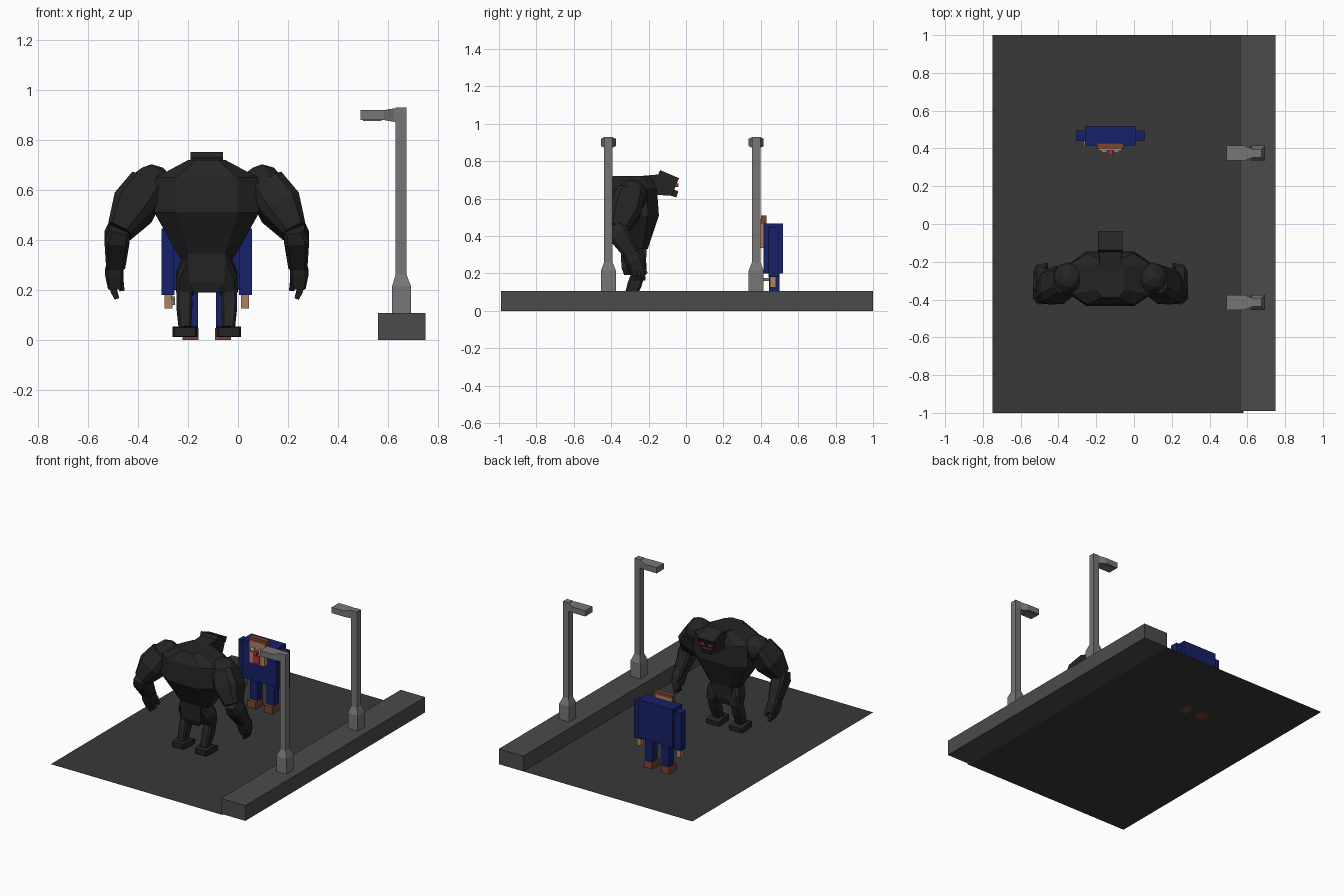
import bpy, bmesh
from mathutils import Vector, Matrix


def material(name, rgb):
    m = bpy.data.materials.new(name)
    m.diffuse_color = (*rgb, 1)
    return m


ASPHALT = material("asphalt", (0.04, 0.04, 0.04))
KERB = material("kerb", (0.07, 0.07, 0.07))
METAL = material("metal", (0.18, 0.18, 0.18))
FUR = material("fur", (0.018, 0.018, 0.018))
BLUE = material("blue_cloth", (0.008, 0.015, 0.14))
SKIN = material("skin", (0.45, 0.22, 0.12))
BROWN = material("brown", (0.2, 0.06, 0.03))
RED = material("red", (0.45, 0.03, 0.05))
WHITE = material("white", (0.8, 0.8, 0.8))


def finish(name, bm, mat):
    bmesh.ops.recalc_face_normals(bm, faces=bm.faces)
    me = bpy.data.meshes.new(name)
    bm.to_mesh(me)
    bm.free()
    me.materials.append(mat)
    ob = bpy.data.objects.new(name, me)
    bpy.context.collection.objects.link(ob)
    return ob


def box(name, x, y, z, mat, tilt=0):
    """Box from (min, max) pairs, optionally tilted about x."""
    bm = bmesh.new()
    c = Vector((sum(x) / 2, sum(y) / 2, sum(z) / 2))
    m = (Matrix.Translation(c) @ Matrix.Rotation(tilt, 4, 'X')
         @ Matrix.Diagonal((x[1] - x[0], y[1] - y[0], z[1] - z[0], 1)))
    bmesh.ops.create_cube(bm, size=1, matrix=m)
    return finish(name, bm, mat)


def loft(name, rings, mat, chamfer=0, level=False):
    """Skin of rectangular (or chamfered) rings: (centre, half width, half depth)."""
    bm = bmesh.new()
    pts = [Vector(r[0]) for r in rings]
    loops = []
    for i, (_, a, b) in enumerate(rings):
        d = pts[min(i + 1, len(pts) - 1)] - pts[max(i - 1, 0)]
        d = Vector((0, 0, 1)) if level else d.normalized()
        ref = Vector((0, 1, 0)) if abs(d.x) > 0.9 else Vector((1, 0, 0))
        u = (ref - d * ref.dot(d)).normalized()
        v = d.cross(u)
        k = 1 - chamfer
        if chamfer:
            shape = [(1, -k), (1, k), (k, 1), (-k, 1), (-1, k), (-1, -k), (-k, -1), (k, -1)]
        else:
            shape = [(1, -1), (1, 1), (-1, 1), (-1, -1)]
        loops.append([bm.verts.new(pts[i] + u * a * p + v * b * q) for p, q in shape])
    n = len(loops[0])
    for lo, hi in zip(loops, loops[1:]):
        for j in range(n):
            bm.faces.new((lo[j], lo[(j + 1) % n], hi[(j + 1) % n], hi[j]))
    bm.faces.new(loops[0])
    bm.faces.new(loops[-1])
    return finish(name, bm, mat)


# Street and pavement
bm = bmesh.new()
bmesh.ops.create_grid(bm, x_segments=1, y_segments=1, size=1,
                      matrix=Matrix.Translation((-0.085, 0, 0)) @ Matrix.Diagonal((0.665, 1, 1, 1)))
finish("road", bm, ASPHALT)
box("pavement", (0.56, 0.75), (-0.99, 1), (0, 0.107), KERB)

# Street lamps
for i, y in enumerate((-0.415, 0.375)):
    loft(f"lamp_post_{i}", [((0.655, y, 0.105), 0.038, 0.04), ((0.655, y, 0.215), 0.038, 0.04),
                            ((0.653, y, 0.26), 0.0225, 0.0225), ((0.653, y, 0.93), 0.0225, 0.0225)],
         METAL, level=True)
    loft(f"lamp_arm_{i}", [((0.64, y, 0.90), 0.023, 0.027), ((0.625, y, 0.90), 0.023, 0.027),
                           ((0.585, y, 0.90), 0.04, 0.02), ((0.49, y, 0.90), 0.04, 0.02)], METAL)
    box(f"lamp_glass_{i}", (0.50, 0.575), (y - 0.03, y + 0.03), (0.876, 0.882), METAL)

CX = -0.125

# Ape torso, pelvis and neck
loft("ape_torso", [((CX, -0.27, 0.33), 0.11, 0.065), ((CX, -0.29, 0.51), 0.21, 0.145),
                   ((CX, -0.29, 0.65), 0.205, 0.135), ((CX, -0.29, 0.72), 0.075, 0.10)],
     FUR, chamfer=0.4, level=True)
loft("ape_pelvis", [((CX, -0.28, 0.19), 0.05, 0.05), ((CX, -0.28, 0.23), 0.075, 0.065),
                    ((CX, -0.28, 0.345), 0.08, 0.07)], FUR, level=True)
loft("ape_neck", [((CX, -0.25, 0.66), 0.06, 0.06), ((CX, -0.13, 0.68), 0.055, 0.05)], FUR)

# Ape head with brow and eyes
loft("ape_head", [((CX, -0.175, 0.665), 0.06, 0.045), ((CX, -0.13, 0.68), 0.065, 0.062),
                  ((CX, -0.06, 0.655), 0.06, 0.042)], FUR)
box("ape_brow", (CX - 0.065, CX + 0.065), (-0.15, -0.04), (0.695, 0.732), FUR, tilt=-0.4)
box("ape_muzzle", (CX - 0.04, CX + 0.04), (-0.11, -0.045), (0.615, 0.65), FUR, tilt=-0.3)

# Ape limbs, one set per side
for side, s in (("left", -1), ("right", 1)):
    def P(dx, y, z):
        return (CX + s * dx, y, z)

    box(f"ape_eye_{side}", sorted((CX + s * 0.015, CX + s * 0.045)), (-0.065, -0.041), (0.662, 0.68), RED)
    bm = bmesh.new()
    bmesh.ops.create_icosphere(bm, subdivisions=2, radius=0.088,
                               matrix=Matrix.Translation(P(0.222, -0.29, 0.615)))
    finish(f"ape_shoulder_{side}", bm, FUR)
    loft(f"ape_upper_arm_{side}", [(P(0.235, -0.30, 0.62), 0.075, 0.075),
                                   (P(0.295, -0.33, 0.53), 0.085, 0.088),
                                   (P(0.35, -0.37, 0.435), 0.05, 0.055)], FUR, chamfer=0.35)
    loft(f"ape_forearm_{side}", [(P(0.35, -0.385, 0.45), 0.042, 0.045),
                                 (P(0.36, -0.36, 0.41), 0.05, 0.058),
                                 (P(0.365, -0.29, 0.30), 0.038, 0.04)], FUR, chamfer=0.3)
    loft(f"ape_hand_{side}", [(P(0.365, -0.30, 0.315), 0.03, 0.035),
                              (P(0.37, -0.275, 0.27), 0.037, 0.045),
                              (P(0.368, -0.255, 0.215), 0.028, 0.042)], FUR, chamfer=0.3)
    for k, y in enumerate((-0.285, -0.262, -0.239)):
        loft(f"ape_finger_{k}_{side}", [(P(0.375, y, 0.23), 0.014, 0.011),
                                        (P(0.372, y + 0.01, 0.195), 0.013, 0.01),
                                        (P(0.36, y + 0.015, 0.165), 0.009, 0.008)], FUR)
    loft(f"ape_thumb_{side}", [(P(0.35, -0.245, 0.26), 0.014, 0.014),
                               (P(0.34, -0.215, 0.20), 0.01, 0.01)], FUR)
    loft(f"ape_thigh_{side}", [(P(0.045, -0.29, 0.32), 0.05, 0.055),
                               (P(0.075, -0.265, 0.25), 0.05, 0.052),
                               (P(0.09, -0.25, 0.19), 0.035, 0.038)], FUR, chamfer=0.3)
    loft(f"ape_shin_{side}", [(P(0.09, -0.25, 0.215), 0.03, 0.035),
                              (P(0.09, -0.275, 0.14), 0.032, 0.038),
                              (P(0.087, -0.31, 0.045), 0.025, 0.028)], FUR, chamfer=0.3)
    loft(f"ape_foot_{side}", [(P(0.088, -0.365, 0.031), 0.042, 0.018),
                              (P(0.088, -0.30, 0.033), 0.05, 0.021),
                              (P(0.088, -0.24, 0.028), 0.05, 0.015)], FUR)

    # Small figure limbs
    def X(c, h):
        return (CX + s * c - h, CX + s * c + h)

    box(f"figure_sleeve_{side}", X(0.155, 0.026), (0.44, 0.495), (0.18, 0.445), BLUE)
    box(f"figure_hand_{side}", X(0.153, 0.016), (0.45, 0.48), (0.125, 0.18), SKIN)
    box(f"figure_leg_{side}", X(0.065, 0.029), (0.445, 0.50), (0.045, 0.205), BLUE)
    box(f"figure_shoe_{side}", X(0.065, 0.032), (0.42, 0.505), (0, 0.048), BROWN)
    box(f"figure_eye_{side}", X(0.032, 0.014), (0.381, 0.392), (0.425, 0.447), WHITE)
    box(f"figure_cheek_{side}", X(0.043, 0.017), (0.385, 0.392), (0.335, 0.415), SKIN)

# Small figure coat and head
box("figure_coat", (CX - 0.134, CX + 0.134), (0.415, 0.518), (0.2, 0.467), BLUE)
box("figure_face", (CX - 0.062, CX + 0.062), (0.39, 0.43), (0.335, 0.49), SKIN)
box("figure_hair", (CX - 0.07, CX + 0.07), (0.40, 0.43), (0.465, 0.51), BROWN)
box("figure_nose", (CX - 0.012, CX + 0.012), (0.365, 0.392), (0.405, 0.432), RED)
box("figure_mouth", (CX - 0.024, CX + 0.024), (0.38, 0.392), (0.345, 0.395), RED)

# Small tool in the figure's hand
box("tool_barrel", (-0.268, -0.252), (0.41, 0.465), (0.16, 0.174), METAL)
box("tool_grip", (-0.268, -0.252), (0.45, 0.468), (0.14, 0.165), METAL)
